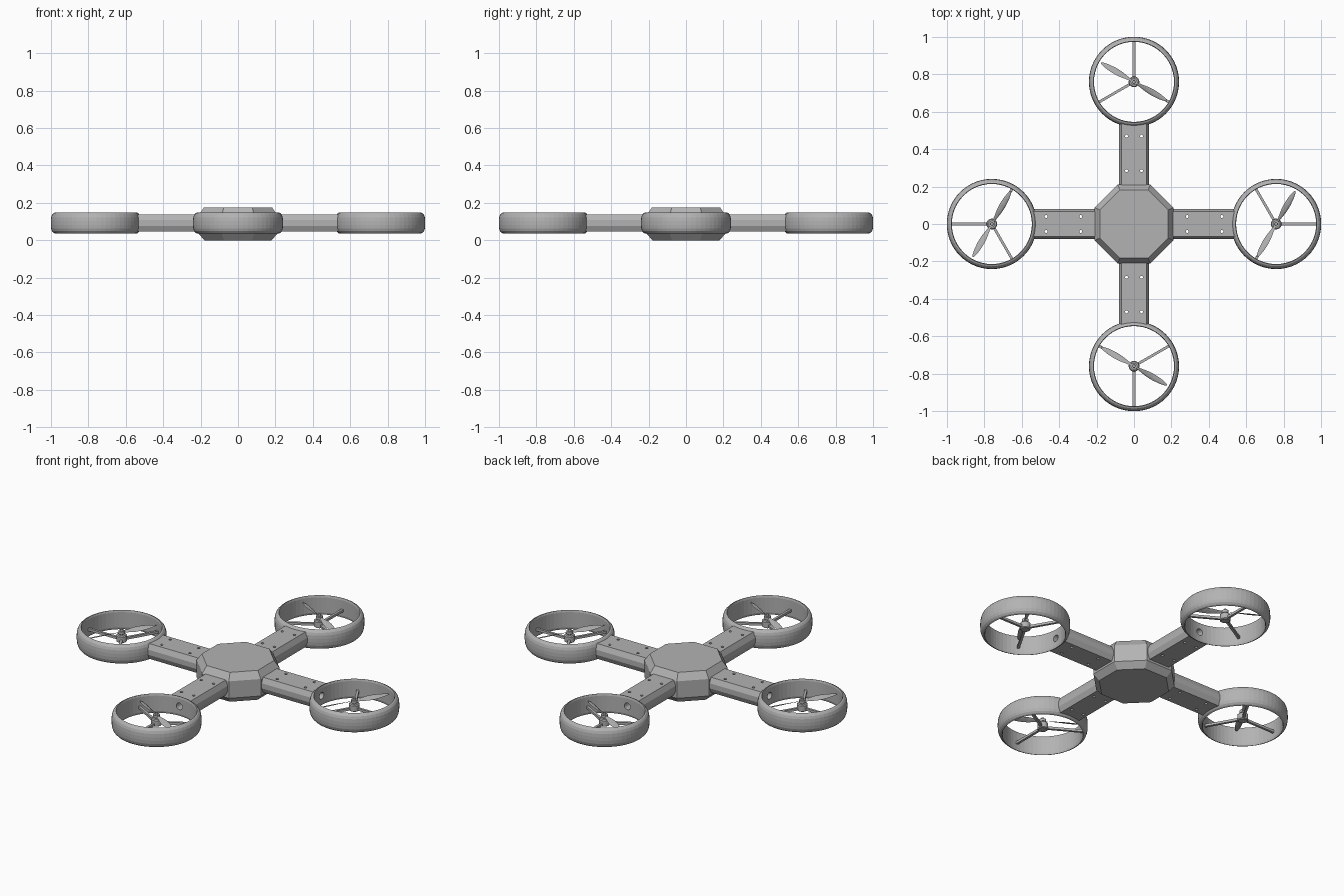
import bpy, bmesh, math
from mathutils import Matrix, Vector

if "Cube" in bpy.data.objects:
    bpy.data.objects.remove(bpy.data.objects["Cube"], do_unlink=True)

MID = 0.0925      # height of the arm axis
ROTOR_X = 0.76    # distance from centre to each rotor

grey = bpy.data.materials.new("light_grey")
grey.use_nodes = True
grey.diffuse_color = (0.45, 0.45, 0.45, 1)
grey.node_tree.nodes["Principled BSDF"].inputs["Base Color"].default_value = (0.45, 0.45, 0.45, 1)


def finish(name, bm):
    bmesh.ops.recalc_face_normals(bm, faces=bm.faces)
    mesh = bpy.data.meshes.new(name)
    bm.to_mesh(mesh)
    bm.free()
    mesh.materials.append(grey)
    obj = bpy.data.objects.new(name, mesh)
    bpy.context.collection.objects.link(obj)
    return obj


def loft(name, sections, closed=False):
    """Skin a list of equal-length point rings."""
    bm = bmesh.new()
    rings = [[bm.verts.new(p) for p in s] for s in sections]
    n = len(rings[0])
    pairs = list(zip(rings, rings[1:]))
    if closed:
        pairs.append((rings[-1], rings[0]))
    for a, b in pairs:
        for i in range(n):
            j = (i + 1) % n
            bm.faces.new((a[i], a[j], b[j], b[i]))
    if not closed:
        bm.faces.new(rings[0])
        bm.faces.new(rings[-1])
    return finish(name, bm)


def circle(radius, z, sides, x=0.0, turn=0.0):
    step = math.tau / sides
    return [(x + radius * math.cos(i * step + turn), radius * math.sin(i * step + turn), z)
            for i in range(sides)]


def lathe(name, profile, sides, x=0.0, turn=0.0, closed=False):
    return loft(name, [circle(r, z, sides, x, turn) for r, z in profile], closed)


def cut(obj, cutters):
    """Subtract the cutters from obj and bake the result."""
    for c in cutters:
        mod = obj.modifiers.new("cut", "BOOLEAN")
        mod.operation = "DIFFERENCE"
        mod.solver = "EXACT"
        mod.object = c
    bpy.context.view_layer.update()
    baked = bpy.data.meshes.new_from_object(obj.evaluated_get(bpy.context.evaluated_depsgraph_get()))
    obj.modifiers.clear()
    obj.data = baked


# Octagonal body with chamfered top and bottom
apothem = math.cos(math.pi / 8)
lathe("body", [(r / apothem, z) for r, z in
               ((0.18, 0), (0.21, 0.035), (0.21, 0.135), (0.183, 0.175))], 8, turn=math.pi / 8)

# Arm with chamfered edges
quarter = ((0.08, 0.015), (0.066, 0.045))
half = list(quarter) + [(-y, z) for y, z in reversed(quarter)]
section = half + [(-y, -z) for y, z in half]
arm = loft("arm", [[(x, y, MID + z) for y, z in section] for x in (0.17, 0.56)])

# Rounded duct ring
outer = ((0.217, 0.057), (0.226, 0.053), (0.234, 0.044), (0.239, 0.03), (0.241, 0.01))
ring_profile = [(r, MID + z) for r, z in outer] + [(r, MID - z) for r, z in reversed(outer)]
ring_profile += [(0.214, MID - 0.045), (0.214, MID + 0.045)]
ring = lathe("duct_ring", ring_profile, 56, ROTOR_X, closed=True)

# Cut the screw holes, the cable hole and the end of the arm
holes = [lathe("screw_hole_cutter", [(0.008, 0), (0.008, 0.2)], 12) for _ in range(4)]
for hole, (x, y) in zip(holes, [(x, y) for x in (0.285, 0.47) for y in (-0.04, 0.04)]):
    hole.location = (x, y, 0)
cable = lathe("cable_cutter", [(0.02, 0.4), (0.02, 0.6)], 16)
cable.data.transform(Matrix.Translation((0, 0, MID)) @ Matrix.Rotation(math.pi / 2, 4, "Y"))
clearance = lathe("clearance_cutter", [(0.225, 0), (0.225, 0.2)], 56, ROTOR_X)
cut(arm, holes + [cable, clearance])
cut(ring, [cable])
for c in holes + [cable, clearance]:
    bpy.data.objects.remove(c, do_unlink=True)

# Motor, propeller hub and spinner
motor = lathe("motor", [(0.024, 0.066), (0.029, 0.07), (0.029, 0.102), (0.024, 0.107)], 20, ROTOR_X)
hub = lathe("propeller_hub", [(0.011, 0.105), (0.011, 0.112), (0.018, 0.112), (0.018, 0.128),
                              (0.009, 0.128), (0.008, 0.138)], 16, ROTOR_X)
parts = [arm, ring, motor, hub]


# Three struts from motor to ring
def place(obj, angle):
    obj.data.transform(Matrix.Translation((ROTOR_X, 0, 0)) @ Matrix.Rotation(angle, 4, "Z"))
    parts.append(obj)


for k in range(3):
    strut = loft("strut", [[(x, y, z) for y, z in
                            ((-0.007, 0.072), (0.007, 0.072), (0.007, 0.086), (-0.007, 0.086))]
                           for x in (0.02, 0.219)])
    place(strut, k * math.tau / 3)

# Two twisted blades: radius, chord, pitch in degrees
stations = ((0.01, 0.014, 35), (0.04, 0.02, 32), (0.08, 0.034, 27), (0.12, 0.036, 21),
            (0.16, 0.029, 16), (0.19, 0.017, 12), (0.204, 0.005, 10))
foil = ((-0.5, 0), (-0.2, 0.08), (0.2, 0.06), (0.5, 0), (0.1, -0.03))
for k in range(2):
    sections = []
    for r, chord, pitch in stations:
        spin = Matrix.Rotation(math.radians(pitch), 3, "X")
        sections.append([Vector((r, 0, 0.12)) + spin @ Vector((0, u * chord, v * chord))
                         for u, v in foil])
    place(loft("propeller_blade", sections), math.radians(60 + 180 * k))

# Repeat the whole arm assembly around the body
for part in parts:
    for k in range(1, 4):
        twin = part.copy()
        twin.rotation_euler.z = k * math.pi / 2
        bpy.context.collection.objects.link(twin)
